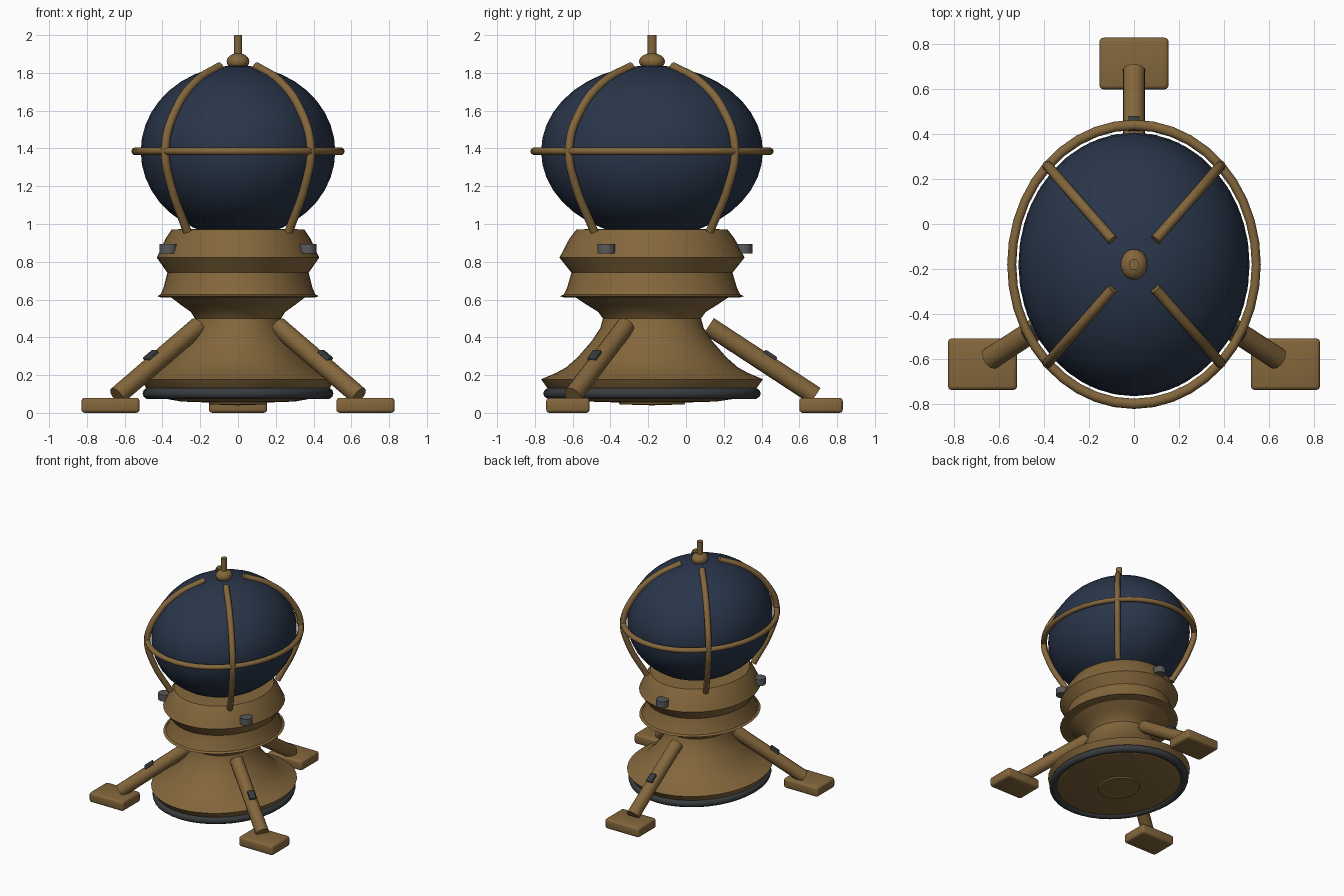
import bpy, bmesh, math
from mathutils import Vector, Matrix

if "Cube" in bpy.data.objects:
    bpy.data.objects.remove(bpy.data.objects["Cube"])

CY = -0.18      # body axis
SY = 1.14       # body is stretched front to back


def material(name, rgb):
    m = bpy.data.materials.new(name)
    m.diffuse_color = (*rgb, 1)
    m.use_nodes = True
    m.node_tree.nodes["Principled BSDF"].inputs["Base Color"].default_value = m.diffuse_color
    return m


brass = material("brass", (0.23, 0.135, 0.045))
navy = material("navy", (0.022, 0.036, 0.068))
rubber = material("rubber", (0.04, 0.046, 0.05))
steel = material("steel", (0.1, 0.1, 0.1))


def finish(name, bm, mat, angle=40, body=True):
    """Turn a bmesh into a smooth-shaded object; body parts get the stretch."""
    if body:
        bmesh.ops.transform(bm, verts=bm.verts, matrix=Matrix.Translation((0, CY, 0)) @ Matrix.Diagonal((1, SY, 1, 1)))
    bmesh.ops.recalc_face_normals(bm, faces=bm.faces)
    me = bpy.data.meshes.new(name)
    bm.to_mesh(me)
    bm.free()
    me.materials.append(mat)
    ob = bpy.data.objects.new(name, me)
    bpy.context.collection.objects.link(ob)
    bpy.ops.object.select_all(action='DESELECT')
    ob.select_set(True)
    bpy.context.view_layer.objects.active = ob
    bpy.ops.object.shade_smooth_by_angle(angle=math.radians(angle))
    return ob


def lathe(name, profile, mat, steps=40, closed=False, angle=30):
    bm = bmesh.new()
    pts = [bm.verts.new((r, 0, z)) for r, z in profile]
    edges = [bm.edges.new(p) for p in zip(pts, pts[1:])]
    if closed:
        edges.append(bm.edges.new((pts[-1], pts[0])))
    bmesh.ops.spin(bm, geom=pts + edges, cent=(0, 0, 0), axis=(0, 0, 1), angle=math.tau, steps=steps)
    bmesh.ops.remove_doubles(bm, verts=bm.verts, dist=1e-4)
    return finish(name, bm, mat, angle)


def ring(name, major, z, rr, rz, mat):
    prof = [(major + rr * math.cos(i * math.tau / 10), z + rz * math.sin(i * math.tau / 10)) for i in range(10)]
    return lathe(name, prof, mat, closed=True, angle=60)


def rod(name, a, b, r, mat, segs=16, body=False):
    a, b = Vector(a), Vector(b)
    d = b - a
    bm = bmesh.new()
    m = Matrix.Translation((a + b) / 2) @ d.to_track_quat('Z', 'Y').to_matrix().to_4x4()
    bmesh.ops.create_cone(bm, cap_ends=True, segments=segs, radius1=r, radius2=r, depth=d.length, matrix=m)
    return finish(name, bm, mat, body=body)


def ball(name, r, z, rz, mat, u=32, v=20):
    bm = bmesh.new()
    bmesh.ops.create_uvsphere(bm, u_segments=u, v_segments=v, radius=1,
                              matrix=Matrix.Translation((0, 0, z)) @ Matrix.Diagonal((r, r, rz, 1)))
    return finish(name, bm, mat, 60)


def box(name, size, mat, matrix, bevel=0.0):
    bm = bmesh.new()
    bmesh.ops.create_cube(bm, size=1, matrix=matrix @ Matrix.Diagonal((*size, 1)))
    if bevel:
        bmesh.ops.bevel(bm, geom=bm.edges[:], offset=bevel, segments=3, profile=0.5, affect='EDGES')
    return finish(name, bm, mat, 30, body=False)


# Flared base with shallow belly, and narrow neck
lathe("base", [(0, 0.04), (0.15, 0.045), (0.155, 0.055), (0.3, 0.06), (0.44, 0.085), (0.485, 0.13), (0.515, 0.178),
               (0.445, 0.212), (0.4, 0.24), (0.345, 0.295), (0.28, 0.38), (0.24, 0.45), (0.228, 0.5),
               (0.25, 0.535), (0.3, 0.57), (0.355, 0.612), (0, 0.612)], brass)
ring("base_bumper", 0.475, 0.103, 0.03, 0.03, rubber)

# Collar under the globe
lathe("collar", [(0, 0.61), (0.41, 0.612), (0.428, 0.618), (0.41, 0.627), (0.395, 0.66), (0.374, 0.742),
                 (0.43, 0.822), (0.412, 0.86), (0.385, 0.92), (0.352, 0.97), (0.3, 0.973), (0, 0.973)], brass)

# Globe, equator band, finial
ball("globe", 0.515, 1.385, 0.455, navy)
ring("equator_band", 0.545, 1.385, 0.02, 0.02, brass)
ball("finial_ball", 0.06, 1.86, 0.045, brass, 20, 12)
rod("finial_pole", (0, 0, 1.87), (0, 0, 2.0), 0.022, brass, body=True)

# Four cage ribs
for i in range(4):
    a = math.radians(45 + 90 * i)
    cu = bpy.data.curves.new(f"cage_rib_{i + 1}", 'CURVE')
    cu.dimensions = '3D'
    cu.bevel_depth = 0.023
    cu.bevel_resolution = 3
    cu.use_fill_caps = True
    sp = cu.splines.new('BEZIER')
    path = [(0.135, 1.835), (0.32, 1.75), (0.47, 1.6), (0.545, 1.4), (0.505, 1.21), (0.38, 0.96)]
    sp.bezier_points.add(len(path) - 1)
    for p, (r, z) in zip(sp.bezier_points, path):
        p.co = (r * math.cos(a), CY + SY * r * math.sin(a), z)
        p.handle_left_type = p.handle_right_type = 'AUTO'
    sp.resolution_u = 5
    cu.materials.append(brass)
    bpy.context.collection.objects.link(bpy.data.objects.new(cu.name, cu))

# Three studs on the collar
for i, deg in enumerate((90, 210, 330)):
    x, y = 0.425 * math.cos(math.radians(deg)), CY + SY * 0.425 * math.sin(math.radians(deg))
    rod(f"collar_stud_{i + 1}", (x, y, 0.843), (x, y, 0.895), 0.047, steel)

# Three legs with clamps and foot pads
legs = {"back": ((0, 0.12, 0.46), (0, 0.685, 0.09), (0, 0.715)),
        "left": ((-0.21, -0.32, 0.46), (-0.64, -0.6, 0.09), (-0.675, -0.625)),
        "right": ((0.21, -0.32, 0.46), (0.64, -0.6, 0.09), (0.675, -0.625))}
for side, (top, low, pad) in legs.items():
    rod(side + "_leg", top, low, 0.05, brass)
    a, b = Vector(top), Vector(low)
    d = (b - a).normalized()
    across = d.cross(Vector((0, 0, 1))).normalized()
    up = across.cross(d)
    rot = Matrix((d, across, up)).transposed().to_4x4()
    box(side + "_leg_clamp", (0.075, 0.05, 0.03), rubber,
        Matrix.Translation(a.lerp(b, 0.53) + up * 0.046) @ rot, 0.005)
    box(side + "_foot_pad", (0.308, 0.23, 0.08), brass, Matrix.Translation((*pad, 0.04)), 0.018)
